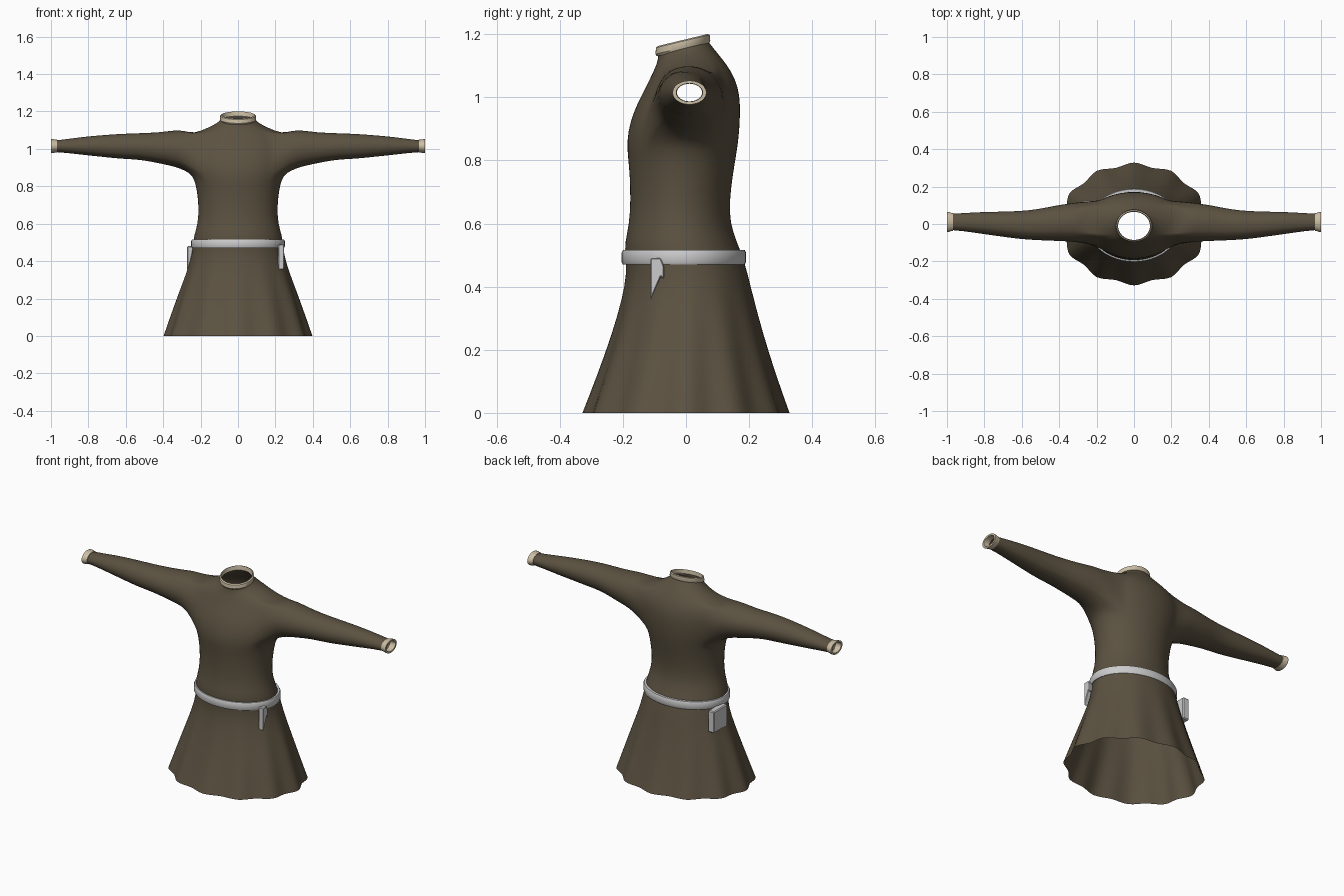
import bpy, bmesh, math

if "Cube" in bpy.data.objects:
    bpy.data.objects.remove(bpy.data.objects["Cube"])


def material(name, rgb):
    m = bpy.data.materials.new(name)
    m.diffuse_color = (*rgb, 1)
    m.use_nodes = True
    m.node_tree.nodes["Principled BSDF"].inputs["Base Color"].default_value = m.diffuse_color
    return m


BROWN = material("brown wool", (0.105, 0.083, 0.052))
CREAM = material("cream linen", (0.60, 0.51, 0.37))
GREY = material("light grey leather", (0.60, 0.60, 0.61))


def finish(bm, name, mat, angle=None):
    me = bpy.data.meshes.new(name)
    bm.to_mesh(me)
    bm.free()
    ob = bpy.data.objects.new(name, me)
    bpy.context.collection.objects.link(ob)
    me.materials.append(mat)
    if angle is None:
        for p in me.polygons:
            p.use_smooth = True
    else:
        bpy.ops.object.select_all(action='DESELECT')
        ob.select_set(True)
        bpy.context.view_layer.objects.active = ob
        bpy.ops.object.shade_smooth_by_angle(angle=math.radians(angle))
    return ob


def mirror(ob):
    mod = ob.modifiers.new("mirror", 'MIRROR')
    mod.use_clip = True
    mod.merge_threshold = 0.0005


def band(name, rings, mat, angle=40):
    """Closed band: consecutive rings joined, last ring back to the first."""
    bm = bmesh.new()
    vs = [[bm.verts.new(p) for p in r] for r in rings]
    n = len(vs[0])
    for a, b in zip(vs, vs[1:] + vs[:1]):
        for j in range(n):
            k = (j + 1) % n
            bm.faces.new((a[j], a[k], b[k], b[j]))
    bmesh.ops.recalc_face_normals(bm, faces=bm.faces)
    return finish(bm, name, mat, angle)


# Tunic body: z, half width, front y, back y, tilt
BODY = [
    (0.00, 0.388, -0.320, 0.320, 0), (0.12, 0.350, -0.276, 0.280, 0),
    (0.25, 0.306, -0.232, 0.242, 0), (0.36, 0.266, -0.202, 0.214, 0),
    (0.44, 0.246, -0.188, 0.196, 0), (0.50, 0.240, -0.193, 0.178, 0),
    (0.54, 0.234, -0.194, 0.162, 0), (0.60, 0.216, -0.180, 0.140, 0),
    (0.67, 0.210, -0.176, 0.138, 0), (0.75, 0.216, -0.178, 0.148, 0),
    (0.81, 0.226, -0.184, 0.158, 0), (0.86, 0.244, -0.188, 0.166, 0),
    (0.92, 0.262, -0.178, 0.171, 0), (0.98, 0.266, -0.155, 0.172, 0),
    (1.03, 0.260, -0.128, 0.166, 0), (1.08, 0.238, -0.104, 0.146, 0),
    (1.115, 0.152, -0.092, 0.113, 0.08), (1.14, 0.106, -0.088, 0.088, 0.16),
    (1.162, 0.090, -0.088, 0.070, 0.22),
]
# Sleeve: x, front y, back y, bottom z, top z
SLEEVE = [
    (0.285, -0.104, 0.122, 0.885, 1.098), (0.34, -0.098, 0.114, 0.906, 1.100),
    (0.42, -0.094, 0.102, 0.922, 1.088), (0.52, -0.090, 0.080, 0.943, 1.084),
    (0.62, -0.083, 0.071, 0.946, 1.081), (0.72, -0.068, 0.068, 0.957, 1.074),
    (0.82, -0.054, 0.066, 0.967, 1.065), (0.91, -0.040, 0.060, 0.978, 1.053),
    (0.98, -0.034, 0.056, 0.983, 1.045),
]
HALF, ARM, LOW, HIGH = 12, 6, 11, 15   # columns per quarter, armhole bounds

bm = bmesh.new()
grid = []
for z, hx, yf, yb, tilt in BODY:
    row = []
    fold = 0.042 * max(0, 1 - z / 0.45)          # pleats deepen toward the hem
    for j in range(-HALF, HALF + 1):
        t = j * math.pi / 2 / HALF
        s = 1 + fold * math.cos(12 * t)
        y = (yf + yb) / 2 + (yb - yf) / 2 * s * math.sin(t)
        x = 0 if abs(j) == HALF else hx * s * math.cos(t)
        row.append(bm.verts.new((x, y, z + tilt * y)))
    grid.append(row)
for i in range(len(grid) - 1):
    for j in range(2 * HALF):
        if LOW <= i < HIGH and HALF - ARM <= j < HALF + ARM:
            continue                              # armhole
        bm.faces.new((grid[i][j], grid[i][j + 1], grid[i + 1][j + 1], grid[i + 1][j]))

# Sleeve grows out of the armhole edge
a, b = HALF - ARM, HALF + ARM
loop = ([grid[LOW][j] for j in range(a, b)] + [grid[i][b] for i in range(LOW, HIGH)]
        + [grid[HIGH][j] for j in range(b, a, -1)] + [grid[i][a] for i in range(HIGH, LOW, -1)])
angles = [math.atan2((v.co.z - 0.97) / 0.11, (v.co.y - 0.005) / 0.115) for v in loop]
for x, yf, yb, zb, zt in SLEEVE:
    ring = [bm.verts.new((x, (yf + yb) / 2 + (yb - yf) / 2 * math.cos(t),
                          (zb + zt) / 2 + (zt - zb) / 2 * math.sin(t))) for t in angles]
    for j in range(len(loop)):
        k = (j + 1) % len(loop)
        bm.faces.new((loop[j], loop[k], ring[k], ring[j]))
    loop = ring
tunic = finish(bm, "tunic", BROWN)
mirror(tunic)
sub = tunic.modifiers.new("smooth", 'SUBSURF')
sub.levels = sub.render_levels = 1


def flat_ring(rx, ry, yc, z, tilt=0, n=48):
    pts = []
    for j in range(n):
        t = j * math.tau / n
        y = yc + ry * math.sin(t)
        pts.append((rx * math.cos(t), y, z + tilt * y))
    return pts


# Belt
band("belt", [flat_ring(0.25 - d, 0.197 - d, -0.007, z) for d, z in
              ((0.004, 0.47), (0, 0.478), (0, 0.508), (0.004, 0.516), (0.018, 0.516), (0.018, 0.47))], GREY)

# Neck trim
band("collar", [flat_ring(0.09 + d, 0.08 + d, -0.010, z, 0.24) for d, z in
                ((0.002, 1.152), (0.007, 1.160), (0.005, 1.180), (-0.002, 1.184), (-0.005, 1.160))], CREAM)


# Sleeve trim
def cuff_ring(x, ry, rz, n=24):
    return [(x, 0.011 + ry * math.cos(j * math.tau / n), 1.015 + rz * math.sin(j * math.tau / n))
            for j in range(n)]


mirror(band("cuffs", [cuff_ring(*p) for p in
                      ((0.968, 0.048, 0.034), (0.978, 0.049, 0.035), (0.992, 0.054, 0.038),
                       (1.0, 0.054, 0.038), (1.0, 0.042, 0.029), (0.968, 0.040, 0.028))], CREAM))


# Items hanging from the belt
def plate(name, outline, x0, x1, bevel):
    bm = bmesh.new()
    f = bm.faces.new([bm.verts.new((x0, y, z)) for y, z in outline])
    ext = bmesh.ops.extrude_face_region(bm, geom=[f])
    bmesh.ops.translate(bm, vec=(x1 - x0, 0, 0),
                        verts=[g for g in ext["geom"] if isinstance(g, bmesh.types.BMVert)])
    bmesh.ops.recalc_face_normals(bm, faces=bm.faces)
    bmesh.ops.bevel(bm, geom=bm.edges[:], offset=bevel, segments=1, affect='EDGES')
    return finish(bm, name, GREY, 30)


plate("sheath", [(-0.113, 0.49), (-0.08, 0.49), (-0.07, 0.465), (-0.07, 0.424),
                 (-0.08, 0.432), (-0.113, 0.356)], 0.215, 0.246, 0.003)
plate("pouch", [(0.0, 0.48), (0.125, 0.48), (0.125, 0.352), (0.012, 0.352), (0.0, 0.365)],
      -0.272, -0.232, 0.005)
